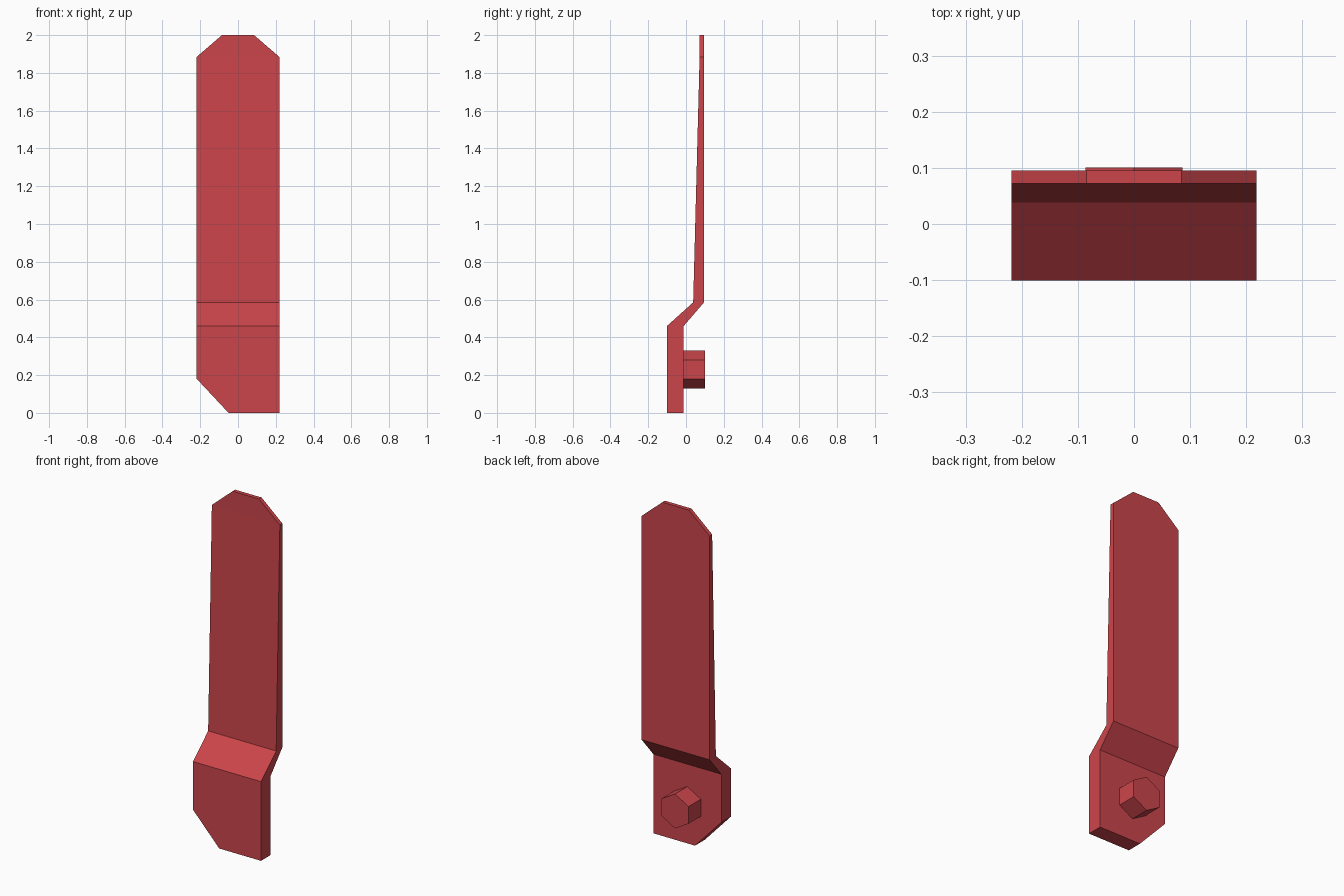
import bpy, bmesh, math
from mathutils import Matrix

if "Cube" in bpy.data.objects:
    bpy.data.objects.remove(bpy.data.objects["Cube"])

red = bpy.data.materials.new("red_paint")
red.diffuse_color = (0.6, 0.06, 0.07, 1)
red.use_nodes = True
red.node_tree.nodes["Principled BSDF"].inputs["Base Color"].default_value = red.diffuse_color


def finish(bm, name):
    bmesh.ops.recalc_face_normals(bm, faces=bm.faces[:])
    me = bpy.data.meshes.new(name)
    bm.to_mesh(me)
    bm.free()
    me.materials.append(red)
    ob = bpy.data.objects.new(name, me)
    bpy.context.collection.objects.link(ob)
    return ob


# Cranked lever: one rectangular section per height (z, x left, x right, y front, y back)
W = 0.2185
sections = [
    (0.00, -0.05, W, -0.101, -0.012),
    (0.18, -W, W, -0.101, -0.012),
    (0.46, -W, W, -0.101, -0.012),
    (0.585, -W, W, 0.038, 0.0955),
    (1.885, -W, W, 0.072, 0.0955),
    (2.00, -0.085, 0.085, 0.072, 0.0955),
]
bm = bmesh.new()
rings = [[bm.verts.new((x, y, z)) for x, y in ((l, f), (r, f), (r, b), (l, b))]
         for z, l, r, f, b in sections]
for lo, hi in zip(rings, rings[1:]):
    for i in range(4):
        j = (i + 1) % 4
        bm.faces.new((lo[i], lo[j], hi[j], hi[i]))
bm.faces.new(rings[0])
bm.faces.new(rings[-1])
# Merge the coplanar faces beside the chamfers
bmesh.ops.dissolve_limit(bm, angle_limit=math.radians(0.5),
                         verts=bm.verts[:], edges=bm.edges[:])
finish(bm, "lever_handle")

# Hexagonal stub on the back, one corner pointing up
bm = bmesh.new()
y0, y1 = -0.012, 0.101
place = (Matrix.Translation((0, (y0 + y1) / 2, 0.23))
         @ Matrix.Rotation(math.pi / 2, 4, 'X')
         @ Matrix.Rotation(math.pi / 2, 4, 'Z'))
bmesh.ops.create_cone(bm, cap_ends=True, segments=6, radius1=0.1, radius2=0.1,
                      depth=y1 - y0, matrix=place)
# Make sure a corner, not a flat, is at the top
top = max(v.co.z for v in bm.verts)
if top < 0.32:
    bmesh.ops.rotate(bm, verts=bm.verts[:], cent=(0, 0, 0.23),
                     matrix=Matrix.Rotation(math.pi / 6, 3, 'Y'))
finish(bm, "hex_stub")
